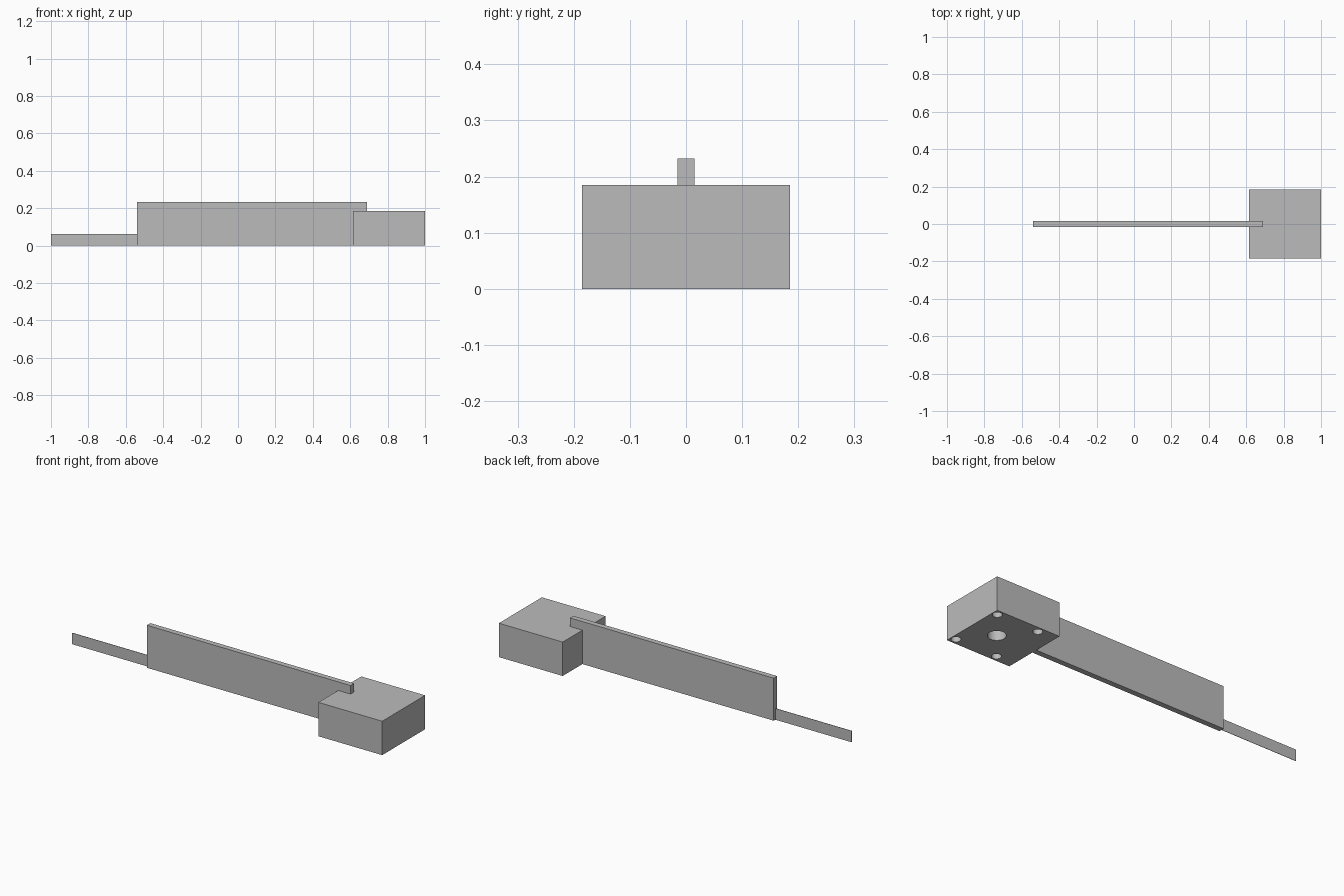
import bpy
import bmesh
from mathutils import Matrix, Vector

cube = bpy.data.objects.get("Cube")
if cube:
    bpy.data.objects.remove(cube, do_unlink=True)

grey = bpy.data.materials.new("plain grey")
grey.use_nodes = True
colour = (0.5, 0.5, 0.5, 1)
grey.diffuse_color = colour
for node in grey.node_tree.nodes:
    if node.type == "BSDF_PRINCIPLED":
        node.inputs["Base Color"].default_value = colour


def finish(name, bm):
    mesh = bpy.data.meshes.new(name)
    bm.to_mesh(mesh)
    bm.free()
    mesh.materials.append(grey)
    obj = bpy.data.objects.new(name, mesh)
    bpy.context.collection.objects.link(obj)
    return obj


def box(name, low, high):
    low, high = Vector(low), Vector(high)
    bm = bmesh.new()
    matrix = Matrix.Translation((low + high) / 2) @ Matrix.Diagonal((*(high - low), 1))
    bmesh.ops.create_cube(bm, size=1, matrix=matrix)
    return finish(name, bm)


def add_hole(bm, x, y, radius, depth):
    # Cylinder reaching from just below the floor up to the hole depth
    bmesh.ops.create_cone(bm, cap_ends=True, segments=32, radius1=radius, radius2=radius,
                          depth=depth * 2, matrix=Matrix.Translation((x, y, 0)))


# Mounting block, long upright bar and the paper-thin tongue at its end
block = box("mounting_block", (0.615, -0.185, 0), (1, 0.185, 0.185))
box("upright_bar", (-0.54, -0.015, 0), (0.69, 0.015, 0.232))
box("thin_tongue", (-1, -0.001, 0), (-0.54, 0.001, 0.062))

# Blind holes in the underside of the block: one centre bore, four screw holes
hole_x = 0.847
bm = bmesh.new()
add_hole(bm, hole_x, 0, 0.045, 0.12)
for sx in (-1, 1):
    for sy in (-1, 1):
        add_hole(bm, hole_x + sx * 0.125, sy * 0.152, 0.024, 0.1)
cutter = finish("hole_cutter", bm)
cutter.hide_render = True

cut = block.modifiers.new("holes", "BOOLEAN")
cut.operation = "DIFFERENCE"
cut.solver = "EXACT"
cut.object = cutter

bpy.ops.object.select_all(action="DESELECT")
block.select_set(True)
bpy.context.view_layer.objects.active = block
bpy.ops.object.modifier_apply(modifier=cut.name)
bpy.data.objects.remove(cutter, do_unlink=True)
bpy.ops.object.shade_smooth_by_angle()
